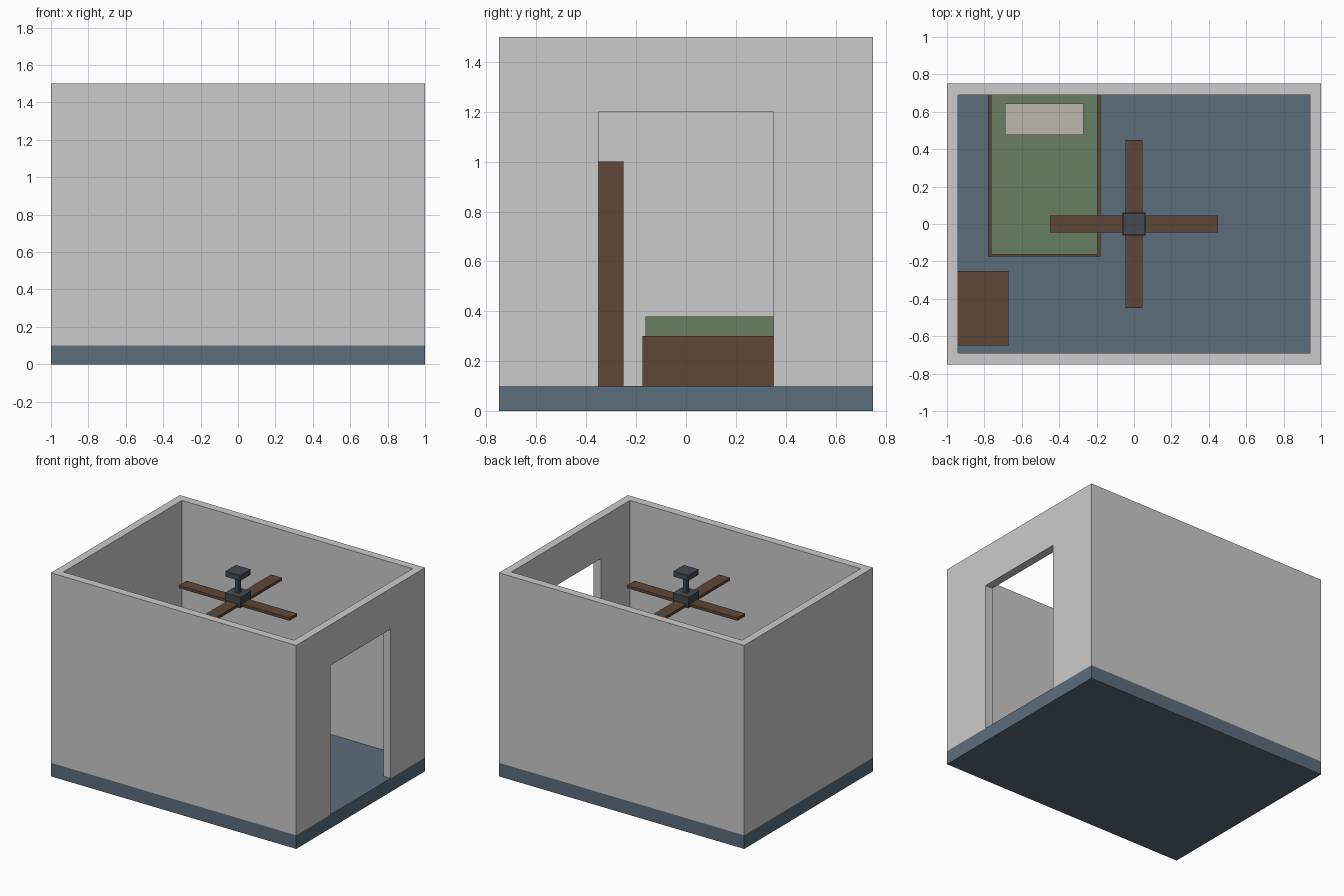
import bpy

if "Cube" in bpy.data.objects:
    bpy.data.objects.remove(bpy.data.objects["Cube"])


def material(name, rgb):
    m = bpy.data.materials.new(name)
    m.diffuse_color = (*rgb, 1)
    m.use_nodes = True
    m.node_tree.nodes["Principled BSDF"].inputs["Base Color"].default_value = m.diffuse_color
    return m


SLATE = material("slate", (0.107, 0.153, 0.202))
WOOD = material("wood", (0.115, 0.061, 0.038))
GREEN = material("green", (0.138, 0.212, 0.117))
CREAM = material("cream", (0.497, 0.473, 0.423))
DARK = material("dark_metal", (0.054, 0.067, 0.080))


def box(name, x, y, z, mat=None):
    """Box from (min, max) ranges on each axis."""
    bpy.ops.mesh.primitive_cube_add(
        size=1, location=[sum(r) / 2 for r in (x, y, z)])
    ob = bpy.context.object
    ob.name = name
    ob.scale = [r[1] - r[0] for r in (x, y, z)]
    bpy.ops.object.transform_apply(location=False, rotation=False, scale=True)
    if mat:
        ob.data.materials.append(mat)
    return ob


def centred(name, sx, sy, z, mat):
    return box(name, (-sx / 2, sx / 2), (-sy / 2, sy / 2), z, mat)


def cut(target, cutter):
    mod = target.modifiers.new("cut", 'BOOLEAN')
    mod.operation = 'DIFFERENCE'
    mod.solver = 'EXACT'
    mod.object = cutter
    bpy.context.view_layer.objects.active = target
    bpy.ops.object.modifier_apply(modifier=mod.name)
    bpy.data.objects.remove(cutter)


# Room: floor slab and open-topped walls with a doorway on the right
box("floor", (-1, 1), (-0.75, 0.75), (0, 0.1), SLATE)
walls = box("walls", (-1, 1), (-0.75, 0.75), (0.1, 1.5))
cut(walls, box("room_cutter", (-0.94, 0.94), (-0.69, 0.69), (0, 1.6)))
cut(walls, box("door_cutter", (0.85, 1.1), (-0.35, 0.35), (0, 1.2)))

# Bed against the back wall
box("bed_frame", (-0.78, -0.18), (-0.175, 0.69), (0.1, 0.3), WOOD)
box("mattress", (-0.765, -0.195), (-0.163, 0.69), (0.3, 0.38), GREEN)
box("pillow", (-0.69, -0.27), (0.475, 0.645), (0.38, 0.43), CREAM)

# Wardrobe in the front left corner
box("wardrobe", (-0.94, -0.67), (-0.65, -0.25), (0.1, 1.0), WOOD)

# Ceiling fan hanging from the top of the room
centred("fan_mount", 0.12, 0.12, (1.46, 1.5), DARK)
centred("fan_rod", 0.03, 0.03, (1.34, 1.46), DARK)
centred("fan_hub", 0.125, 0.125, (1.26, 1.34), DARK)
for side, s in (("right", 1), ("left", -1)):
    box(f"fan_blade_{side}", sorted((s * 0.06, s * 0.45)), (-0.045, 0.045),
        (1.265, 1.285), WOOD)
for side, s in (("back", 1), ("front", -1)):
    box(f"fan_blade_{side}", (-0.045, 0.045), sorted((s * 0.06, s * 0.45)),
        (1.265, 1.285), WOOD)
